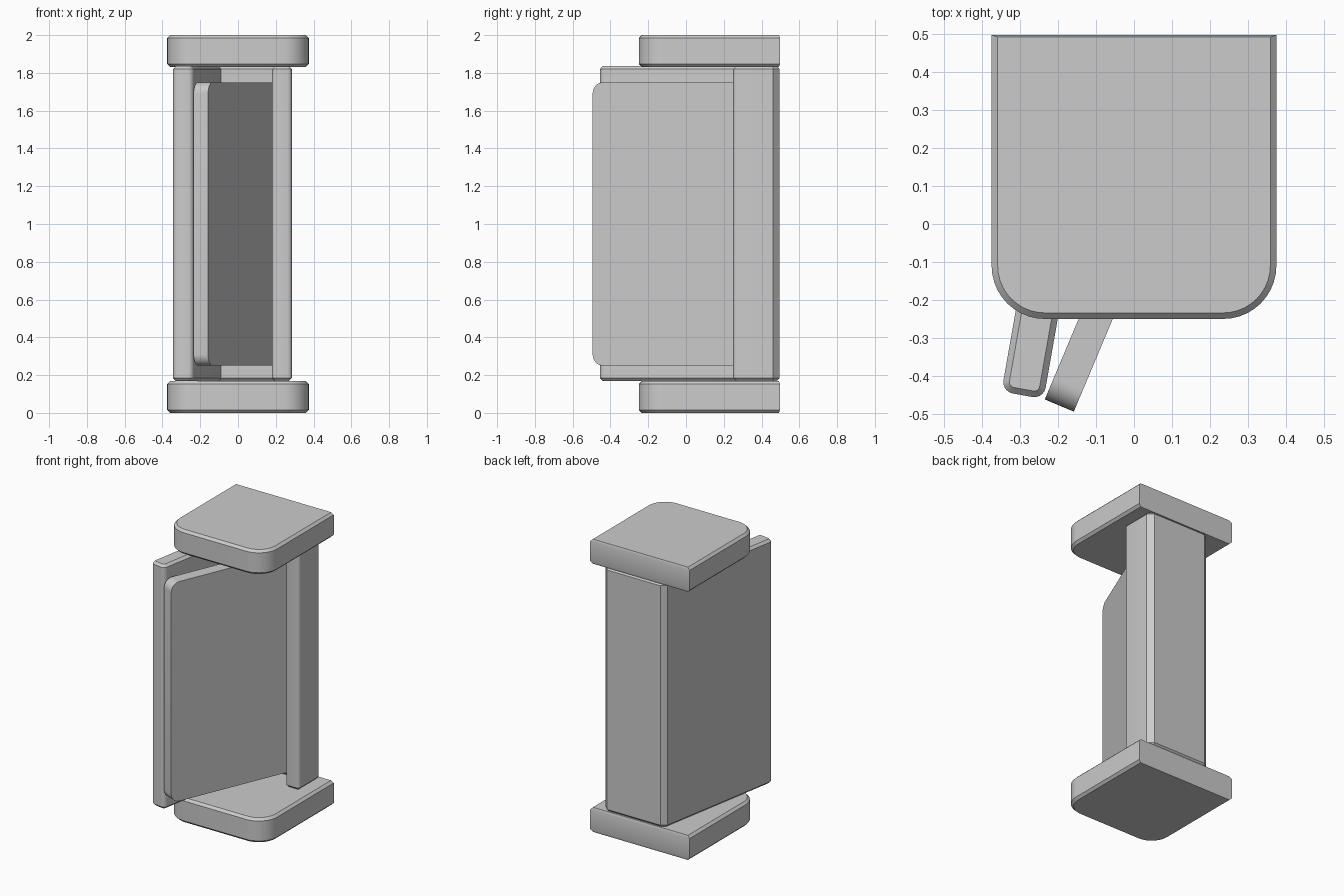
import bpy, bmesh, math
from mathutils import Vector, Matrix

if "Cube" in bpy.data.objects:
    bpy.data.objects.remove(bpy.data.objects["Cube"])


def outline(corners, inset=0.0):
    """Counter-clockwise outline; each corner is (x, y, radius, segments)."""
    pts, n = [], len(corners)
    for i, (x, y, r, seg) in enumerate(corners):
        c = Vector((x, y))
        a = (c - Vector(corners[i - 1][:2])).normalized()
        b = (Vector(corners[(i + 1) % n][:2]) - c).normalized()
        na, nb = Vector((-a.y, a.x)), Vector((-b.y, b.x))
        c = c + (na + nb) * (inset / (1 + na.dot(nb)))
        r = max(r - inset, 0.004) if r else 0
        if not r:
            pts.append(c)
            continue
        turn = a.angle(b)
        t = r * math.tan(turn / 2)
        centre = c - a * t + na * r
        for k in range(seg + 1):
            ang = turn * k / seg
            pts.append(centre - na * r * math.cos(ang) + a * r * math.sin(ang))
    return pts


def loft(name, rings, matrix=Matrix()):
    """Solid through a stack of (outline, height) rings."""
    bm = bmesh.new()
    rows = [[bm.verts.new((p.x, p.y, z)) for p in pts] for pts, z in rings]
    n = len(rows[0])
    for lo, hi in zip(rows, rows[1:]):
        for i in range(n):
            j = (i + 1) % n
            bm.faces.new((lo[i], lo[j], hi[j], hi[i]))
    bm.faces.new(rows[0][::-1])
    bm.faces.new(rows[-1])
    bm.transform(matrix)
    bmesh.ops.recalc_face_normals(bm, faces=bm.faces)
    mesh = bpy.data.meshes.new(name)
    bm.to_mesh(mesh)
    bm.free()
    ob = bpy.data.objects.new(name, mesh)
    bpy.context.collection.objects.link(ob)
    bpy.ops.object.select_all(action='DESELECT')
    ob.select_set(True)
    bpy.context.view_layer.objects.active = ob
    bpy.ops.object.shade_smooth_by_angle(angle=math.radians(30))
    return ob


def plate(name, outer, inner, z0, z1, b):
    """Slab with bevelled top and bottom rims."""
    return loft(name, [(inner, z0), (outer, z0 + b), (outer, z1 - b), (inner, z1)])


# end caps: square at the back, rounded at the front
def cap_outline(w, front, back, r):
    return outline([(-w, front, r, 10), (w, front, r, 10),
                    (w, back, 0, 1), (-w, back, 0, 1)])


cap_outer = cap_outline(0.375, -0.25, 0.498, 0.14)
cap_inner = cap_outline(0.359, -0.234, 0.492, 0.124)
plate("bottom_cap", cap_outer, cap_inner, 0.0, 0.168, 0.016)
plate("top_cap", cap_outer, cap_inner, 1.832, 2.0, 0.016)

# J-shaped body: long splayed side wall, back wall, short side wall
body = [(-0.349, -0.441, 0.03, 5), (-0.238, -0.461, 0.03, 5),
        (-0.089, 0.385, 0, 1), (0.18, 0.385, 0, 1),
        (0.18, 0.25, 0.022, 4), (0.285, 0.25, 0.022, 4),
        (0.285, 0.496, 0.035, 1), (-0.184, 0.496, 0.035, 1)]
plate("body_shell", outline(body), outline(body, 0.016), 0.168, 1.836, 0.016)

# inner panel swung open, with rounded free corners
length, thick, swing = 0.885, 0.083, math.radians(22.8)
d = Vector((math.sin(swing), math.cos(swing), 0))
up = Vector((0, 0, 1))
m = Matrix((d, up, d.cross(up))).transposed().to_4x4()
m.translation = (-0.235, -0.462, 0)
panel = outline([(0, 0.25, 0.06, 8), (length, 0.25, 0, 1),
                 (length, 1.75, 0, 1), (0, 1.75, 0.06, 8)])
loft("inner_panel", [(panel, 0), (panel, thick)], m)
